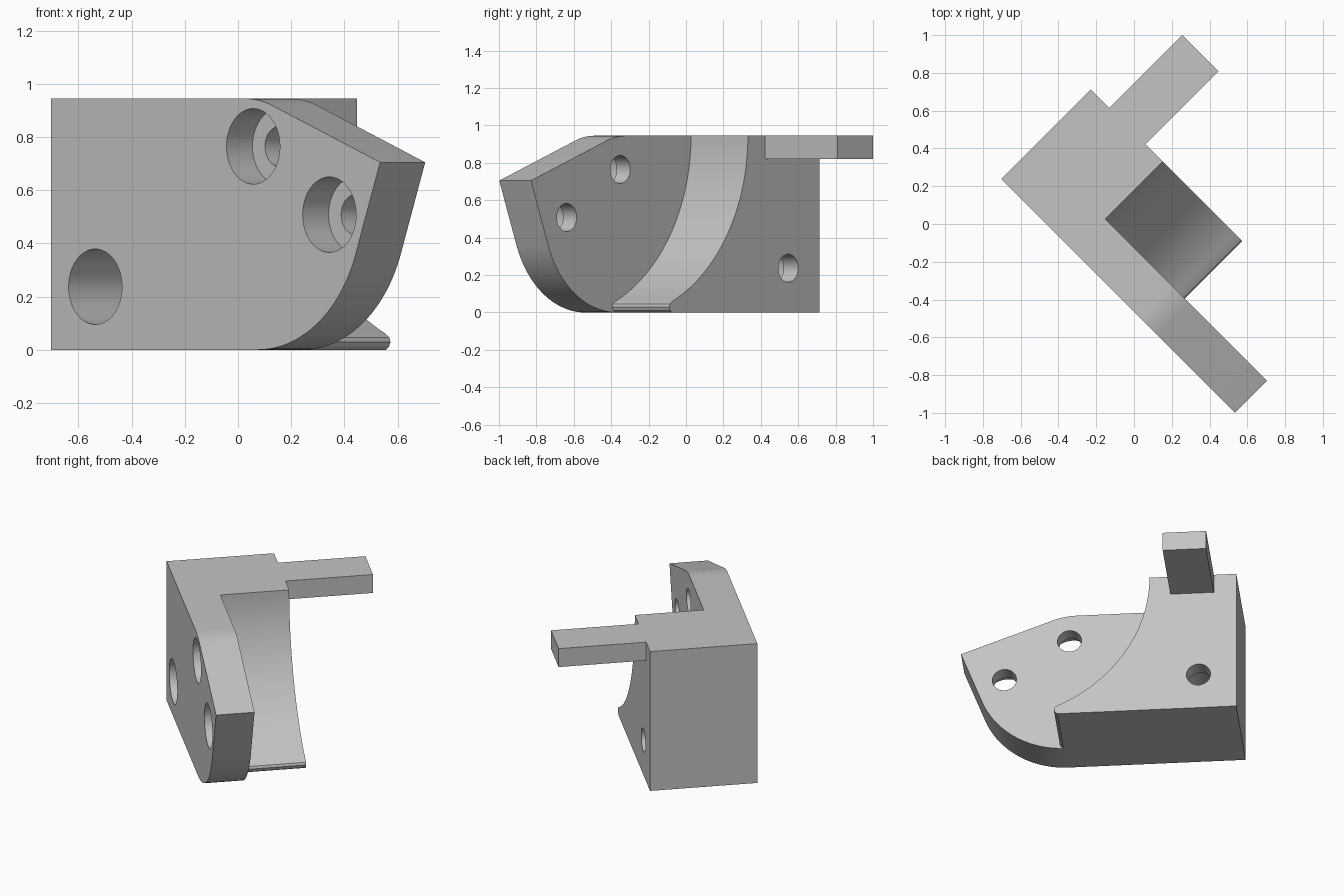
import bpy, bmesh
from math import cos, sin, tan, atan2, pi, radians
from mathutils import Matrix, Vector

cube = bpy.data.objects.get("Cube")
if cube:
    bpy.data.objects.remove(cube, do_unlink=True)

# Local frame: u runs along the plate, v through its thickness, z up
FRAME = Matrix.Translation((-0.703, 0.239, 0)) @ Matrix.Rotation(radians(-45), 4, "Z")
TOP, PLATE, DEPTH = 0.945, 0.24, 0.67

grey = bpy.data.materials.new("light grey")
grey.use_nodes = True
grey.diffuse_color = (0.55, 0.55, 0.55, 1)
grey.node_tree.nodes["Principled BSDF"].inputs["Base Color"].default_value = (0.55, 0.55, 0.55, 1)


def extrude(name, profile, v0, v1):
    """Extrude a (u, z) profile from v0 to v1."""
    bm = bmesh.new()
    face = bm.faces.new([bm.verts.new((u, v0, z)) for u, z in profile])
    out = bmesh.ops.extrude_face_region(bm, geom=[face])["geom"]
    moved = [g for g in out if isinstance(g, bmesh.types.BMVert)]
    bmesh.ops.translate(bm, verts=moved, vec=(0, v1 - v0, 0))
    bmesh.ops.recalc_face_normals(bm, faces=bm.faces)
    mesh = bpy.data.meshes.new(name)
    bm.to_mesh(mesh)
    bm.free()
    mesh.materials.append(grey)
    ob = bpy.data.objects.new(name, mesh)
    ob.matrix_world = FRAME
    bpy.context.collection.objects.link(ob)
    return ob


def arc(centre, r, a0, a1, n):
    angles = [radians(a0 + (a1 - a0) * i / n) for i in range(n + 1)]
    return [(centre[0] + r * cos(a), centre[1] + r * sin(a)) for a in angles]


def combine(target, other, operation):
    mod = target.modifiers.new(operation.lower(), "BOOLEAN")
    mod.operation, mod.solver, mod.object = operation, "EXACT", other
    bpy.context.view_layer.objects.active = target
    bpy.ops.object.modifier_apply(modifier=mod.name)
    bpy.data.objects.remove(other, do_unlink=True)


# Side plate: rounded lower corner, pointed end, sloped top with a soft bend
plate_profile = [(0, TOP), (0, 0)]
plate_profile += arc((1.10, 0.556), 0.556, -90, -19.5, 24)
plate_profile += [(1.75, 0.705)]
plate_profile += arc((1.03, TOP - 0.42), 0.42, 70, 90, 8)
bracket = extrude("bracket", plate_profile, 0, PLATE)

# Thick block with a concave sweep and a rounded toe
R = 0.972
block_profile = [(0, TOP), (0, 0), (1.112, 0), (1.128, 0.012), (1.135, 0.03), (1.13, 0.046)]
block_profile += arc((0.54 + R, TOP), R, 245.5, 180, 32)
combine(bracket, extrude("block", block_profile, PLATE, DEPTH), "UNION")

# Arm reaching back, flush with the top
arm_profile = [(0.14, 0.82), (0.41, 0.82), (0.41, TOP), (0.14, TOP)]
combine(bracket, extrude("arm", arm_profile, 0.5, 1.216), "UNION")

# Counterbored screw holes: position and counterbore depth
for u, z, depth in [(0.235, 0.237, 0.56), (1.075, 0.765, 0.138), (1.48, 0.508, 0.138)]:
    for radius, end in [(0.142, depth), (0.075, 0.9)]:
        cutter = extrude("hole_cutter", arc((u, z), radius, 0, 352.5, 47), -0.1, end)
        cutter.hide_render = True
        combine(bracket, cutter, "DIFFERENCE")

bpy.ops.object.select_all(action="DESELECT")
bracket.select_set(True)
bpy.context.view_layer.objects.active = bracket
bpy.ops.object.shade_smooth_by_angle(angle=radians(30))
